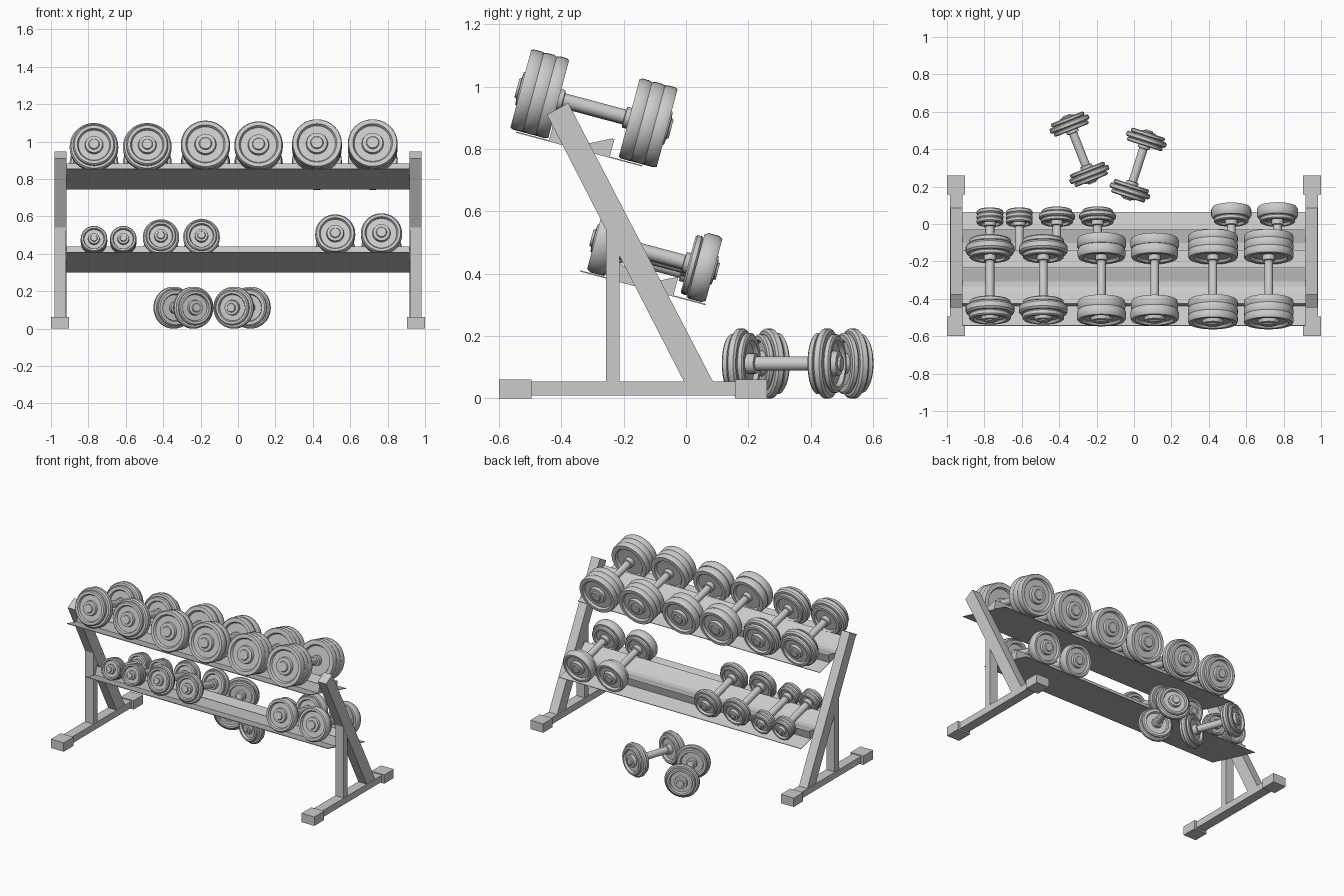
import bpy, bmesh, math
from mathutils import Vector

if "Cube" in bpy.data.objects:
    bpy.data.objects.remove(bpy.data.objects["Cube"])

grey = bpy.data.materials.new("plain_grey")
grey.diffuse_color = (0.6, 0.6, 0.6, 1)
grey.use_nodes = True
grey.node_tree.nodes["Principled BSDF"].inputs["Base Color"].default_value = grey.diffuse_color
TILT = math.radians(15)
U = Vector((0, math.cos(TILT), -math.sin(TILT)))   # across a shelf, front to back
V = Vector((0, math.sin(TILT), math.cos(TILT)))    # shelf normal


def add(name, bm, smooth=False):
    bmesh.ops.remove_doubles(bm, verts=bm.verts, dist=1e-5)
    bmesh.ops.recalc_face_normals(bm, faces=bm.faces)
    me = bpy.data.meshes.new(name)
    bm.to_mesh(me)
    bm.free()
    me.materials.append(grey)
    if smooth:
        for p in me.polygons:
            p.use_smooth = True
        me.set_sharp_from_angle(angle=math.radians(35))
    ob = bpy.data.objects.new(name, me)
    bpy.context.collection.objects.link(ob)
    return ob


def prism(name, yz, x0, x1):
    """Side profile in (y, z) extruded along x."""
    bm = bmesh.new()
    a = [bm.verts.new((x0, y, z)) for y, z in yz]
    b = [bm.verts.new((x1, y, z)) for y, z in yz]
    n = len(yz)
    bm.faces.new(a)
    bm.faces.new(b[::-1])
    for i in range(n):
        bm.faces.new((a[i], b[i], b[(i + 1) % n], a[(i + 1) % n]))
    return add(name, bm)


def rect(y0, y1, z0, z1):
    return [(y0, z0), (y1, z0), (y1, z1), (y0, z1)]


# End frames: floor beam, caps, leaning leg and short upright
for side, s in (("left", -1), ("right", 1)):
    def part(name, yz, a, b):
        prism(f"{side}_{name}", yz, s * a, s * b)
    part("floor_beam", rect(-0.58, 0.24, 0.01, 0.055), 0.917, 0.983)
    part("front_foot_cap", rect(-0.6, -0.495, 0, 0.061), 0.903, 1.0)
    part("back_foot_cap", rect(0.157, 0.26, 0, 0.061), 0.903, 1.0)
    part("leaning_leg", [(-0.007, 0.055), (0.086, 0.055), (-0.378, 0.948), (-0.446, 0.91)], 0.918, 0.981)
    part("upright", [(-0.257, 0.055), (-0.213, 0.055), (-0.213, 0.457), (-0.257, 0.542)], 0.919, 0.98)


# Tilted shelves: thin sheet with a raised V trough along the middle
def shelf(name, c):
    h, t = 0.209, 0.004
    prof = [(-h, -t), (h, -t), (h, 0), (0.101, 0), (0.101, 0.058), (0.093, 0.058), (0.03, 0.026),
            (0, 0.021), (-0.03, 0.026), (-0.093, 0.058), (-0.101, 0.058), (-0.101, 0), (-h, 0)]
    pts = [c + U * u + V * v for u, v in prof]
    prism(name, [(p.y, p.z) for p in pts], -0.918, 0.918)


UPPER, LOWER = Vector((0, -0.342, 0.802)), Vector((0, -0.138, 0.357))
shelf("upper_shelf", UPPER)
shelf("lower_shelf", LOWER)


# Dumbbell: lathed half profile (radius, distance along axis), mirrored
def dumbbell(name, c, axis, R, u0, u1, stack, bevel=0.93):
    t = u1 - u0
    hr = 0.023
    rec = min(0.014, 0.2 * t)
    first, last = stack[0][0] * R, stack[-1][0] * R
    pr = [(hr, 0), (hr, u0 - 0.016), (0.033, u0 - 0.014), (0.033, u0 + rec),
          (0.70 * first, u0 + rec), (0.76 * first, u0)]
    u = u0
    for f, w in stack:                       # stacked plates
        r, d = f * R, w * t
        pr += [(bevel * r, u), (r, u + 0.22 * d), (r, u + 0.78 * d), (bevel * r, u + d)]
        u += d
    pr += [(0.80 * last, u1), (0.74 * last, u1 - rec), (0.44 * last, u1 - rec),   # recessed face
           (0.41 * last, u1 + 0.004), (0.26 * last, u1 + 0.006),                  # hub
           (0.23 * last, u1 + 0.013), (0, u1 + 0.013)]
    full = [(r, -u) for r, u in pr[::-1]] + pr[1:]
    bm = bmesh.new()
    vs = [bm.verts.new((r, 0, u)) for r, u in full]
    es = [bm.edges.new(p) for p in zip(vs, vs[1:])]
    bmesh.ops.spin(bm, geom=vs + es, cent=(0, 0, 0), axis=(0, 0, 1),
                   angle=2 * math.pi, steps=40, use_merge=False)
    ob = add(name, bm, True)
    ob.rotation_mode = 'QUATERNION'
    ob.rotation_quaternion = Vector(axis).to_track_quat('Z', 'Y')
    ob.location = c


STEPPED = [(0.84, 0.24), (1, 0.46), (0.86, 0.30)]
PAIR = [(0.97, 0.5), (1, 0.5)]
EVEN = [(1, 0.33), (1, 0.34), (1, 0.33)]
SMALL = [(0.86, 0.3), (1, 0.7)]
THIN = [(0.88, 0.3), (1, 0.4), (0.84, 0.3)]

# Upper row
for i, (x, R, u1, st, bv) in enumerate([
        (-0.77, 0.130, 0.222, STEPPED, 0.94), (-0.485, 0.130, 0.222, STEPPED, 0.94),
        (-0.174, 0.132, 0.227, PAIR, 0.95), (0.11, 0.130, 0.225, PAIR, 0.95),
        (0.422, 0.133, 0.243, EVEN, 0.97), (0.72, 0.133, 0.243, EVEN, 0.97)]):
    c = UPPER + U * 0.012 + V * (R + 0.003) + Vector((x, 0, 0))
    dumbbell(f"upper_dumbbell_{i + 1}", c, U, R, 0.117, u1, st, bv)

# Lower row, with a gap for the two on the floor
for i, (x, R, u1, st) in enumerate([
        (-0.77, 0.071, 0.186, EVEN), (-0.613, 0.071, 0.186, EVEN),
        (-0.412, 0.097, 0.184, THIN), (-0.195, 0.098, 0.184, THIN),
        (0.52, 0.107, 0.197, SMALL), (0.767, 0.110, 0.197, SMALL)]):
    c = LOWER + U * 0.009 + V * max(R + 0.002, 0.082) + Vector((x, 0, 0))
    dumbbell(f"lower_dumbbell_{i + 1}", c, U, R, 0.112, u1, st)

# Two dumbbells lying on the floor behind the rack
dumbbell("floor_dumbbell_1", (-0.292, 0.40, 0.112), (-0.107, 0.272, 0), 0.112, 0.108, 0.182, THIN)
dumbbell("floor_dumbbell_2", (0.022, 0.315, 0.112), (0.087, 0.27, 0), 0.112, 0.108, 0.182, THIN)
